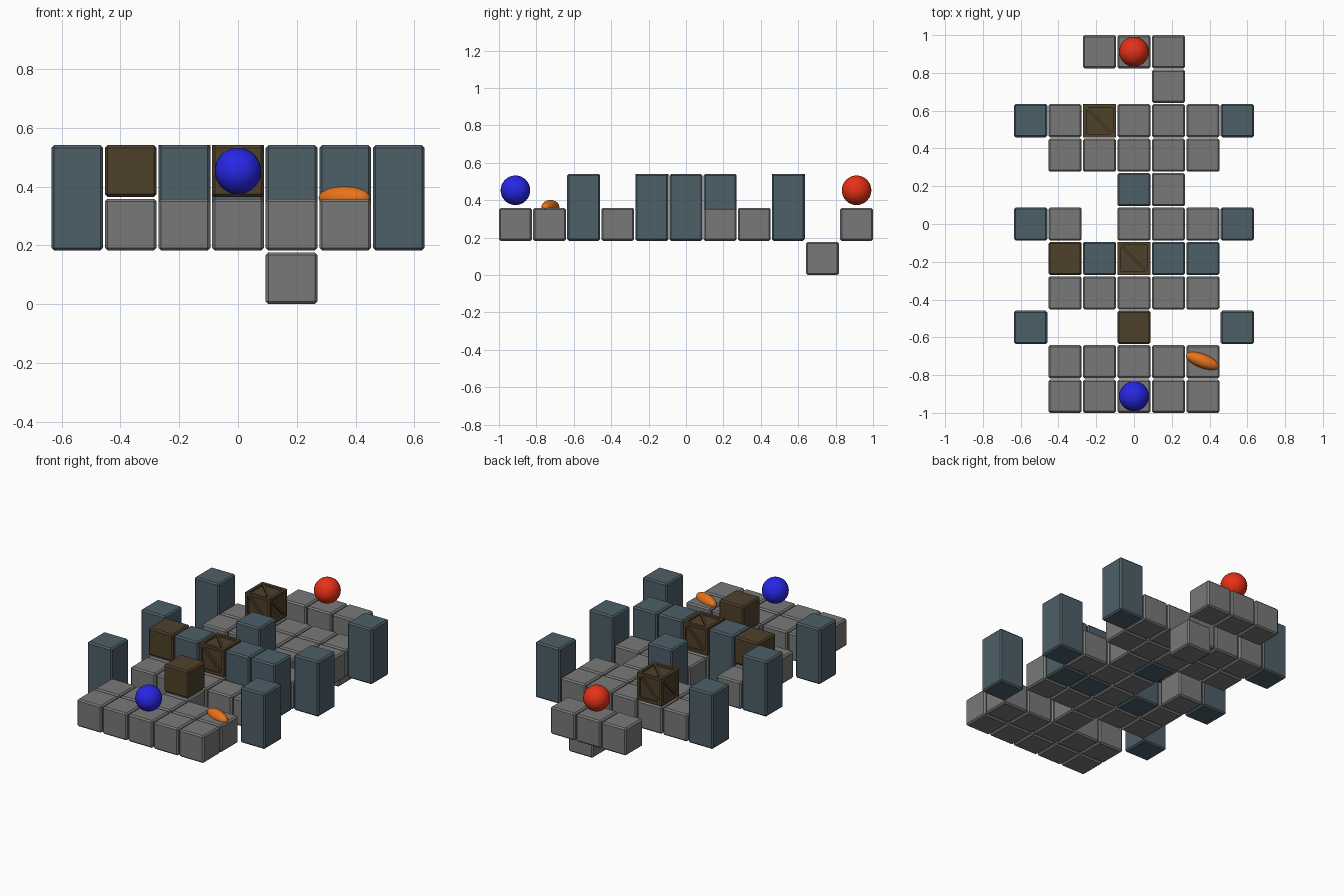
import bpy, bmesh, math
from mathutils import Vector, Matrix

if "Cube" in bpy.data.objects:
    bpy.data.objects.remove(bpy.data.objects["Cube"])

P, S = 0.1824, 0.176            # grid pitch and block size
Z_LOW = S / 2                   # sunken layer, floor layer, upper layer centres
Z_FLOOR = Z_LOW + P
Z_UP = Z_FLOOR + P


def material(name, rgb):
    m = bpy.data.materials.new(name)
    m.diffuse_color = (*rgb, 1)
    m.use_nodes = True
    m.node_tree.nodes["Principled BSDF"].inputs["Base Color"].default_value = m.diffuse_color
    return m


GREY = material("stone grey", (0.19, 0.19, 0.19))
SLATE = material("slate blue", (0.075, 0.115, 0.14))
BROWN = material("crate brown", (0.078, 0.051, 0.024))
BLUE = material("ball blue", (0.02, 0.02, 0.8))
RED = material("ball red", (0.8, 0.03, 0.008))
ORANGE = material("disc orange", (0.8, 0.17, 0.01))


def finish(bm, name, mat):
    me = bpy.data.meshes.new(name)
    bm.to_mesh(me)
    bm.free()
    me.materials.append(mat)
    return me


def block_mesh(name, size, mat, bevel=0.009):
    bm = bmesh.new()
    bmesh.ops.create_cube(bm, size=1, matrix=Matrix.Diagonal((*size, 1)))
    bmesh.ops.bevel(bm, geom=bm.edges[:], offset=bevel, segments=1, affect='EDGES')
    return finish(bm, name, mat)


def framed_crate_mesh():
    # recessed core, twelve edge beams and one diagonal brace on each face
    bm = bmesh.new()
    t, depth = 0.018, 0.012
    c = S - 2 * depth
    bmesh.ops.create_cube(bm, size=c)
    for axis in range(3):
        for u in (-1, 1):
            for v in (-1, 1):
                size, pos = [t] * 3, [0, 0, 0]
                size[axis] = S
                pos[(axis + 1) % 3] = u * (S - t) / 2
                pos[(axis + 2) % 3] = v * (S - t) / 2
                bmesh.ops.create_cube(bm, size=1, matrix=Matrix.Translation(pos)
                                      @ Matrix.Diagonal((*size, 1)))
    brace = (Matrix.Translation((0, 0, S / 2 - depth / 2 - 0.001))
             @ Matrix.Rotation(math.radians(-45), 4, 'Z')
             @ Matrix.Diagonal(((S - 2 * t) * 1.45, t * 0.8, depth, 1)))
    turns = [Matrix.Rotation(math.pi, 4, 'X'), Matrix.Identity(4)]
    turns += [Matrix.Rotation(k * math.pi / 2, 4, 'Z') @ Matrix.Rotation(math.pi / 2, 4, 'X')
              for k in range(4)]
    for turn in turns:
        bmesh.ops.create_cube(bm, size=1, matrix=turn @ brace)
    return finish(bm, "framed_crate", BROWN)


TILE = block_mesh("floor_tile", (S, S, S), GREY)
PILLAR = block_mesh("pillar", (S, S, S + P), SLATE)
CRATE = block_mesh("crate", (S, S, S), BROWN)
FRAMED = framed_crate_mesh()


def place(mesh, col, row, z):
    ob = bpy.data.objects.new(mesh.name, mesh)
    ob.location = (col * P, row * P, z)
    bpy.context.collection.objects.link(ob)


# Map from back to front: t tile, l sunken tile, p pillar, c crate, f framed crate
LAYOUT = [
    "..ttt..",
    "....l..",
    "ptftttp",
    ".ttttt.",
    "...pt..",
    "pt.tttp",
    ".cpfpp.",
    ".ttttt.",
    "p..c..p",
    ".ttttt.",
    ".ttttt.",
]
for i, line in enumerate(LAYOUT):
    for j, ch in enumerate(line):
        col, row = j - 3, 5 - i
        if ch in "tcf":
            place(TILE, col, row, Z_FLOOR)
        if ch == "l":
            place(TILE, col, row, Z_LOW)
        if ch == "p":
            place(PILLAR, col, row, Z_FLOOR + P / 2)
        if ch == "c":
            place(CRATE, col, row, Z_UP)
        if ch == "f":
            place(FRAMED, col, row, Z_UP)


def ball(name, loc, radii, mat, turn=0):
    bm = bmesh.new()
    bmesh.ops.create_uvsphere(bm, u_segments=32, v_segments=16, radius=1)
    bmesh.ops.scale(bm, vec=Vector(radii), verts=bm.verts)
    for f in bm.faces:
        f.smooth = True
    ob = bpy.data.objects.new(name, finish(bm, name, mat))
    ob.location = loc
    ob.rotation_euler.z = math.radians(turn)
    bpy.context.collection.objects.link(ob)


# Start and goal balls, and the flat disc lying on the floor
ball("blue_ball", (0, -5 * P, Z_UP), (0.079,) * 3, BLUE)
ball("red_ball", (0, 5 * P, Z_UP), (0.079,) * 3, RED)
ball("orange_disc", (0.362, -0.725, Z_FLOOR + S / 2 + 0.003), (0.093, 0.037, 0.039), ORANGE, -21)
